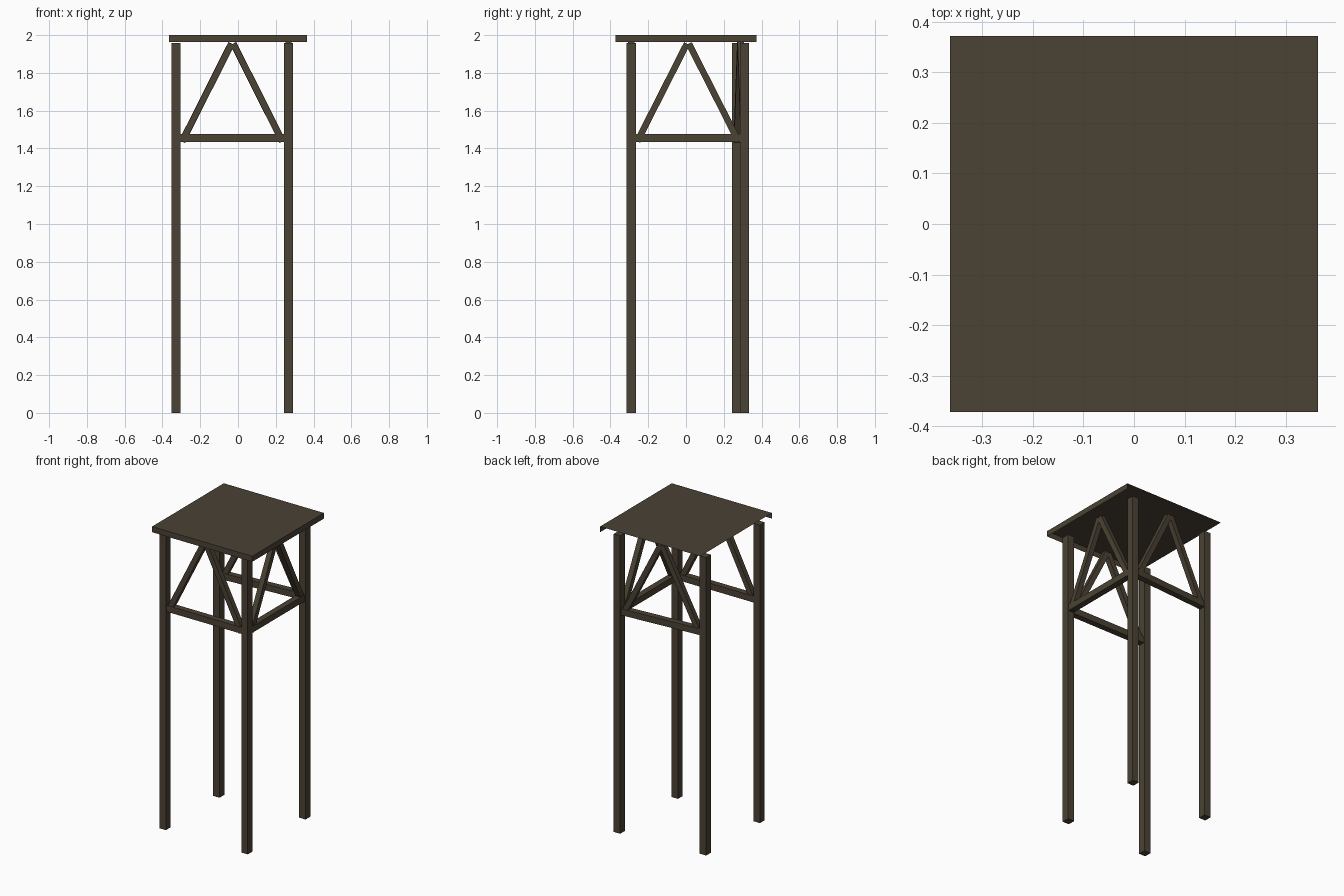
import bpy, bmesh
from mathutils import Vector, Matrix

if "Cube" in bpy.data.objects:
    bpy.data.objects.remove(bpy.data.objects["Cube"])

wood = bpy.data.materials.new("dark_brown_wood")
wood.diffuse_color = (0.070, 0.054, 0.035, 1)
wood.use_nodes = True
wood.node_tree.nodes["Principled BSDF"].inputs["Base Color"].default_value = wood.diffuse_color


def finish(name, bm):
    me = bpy.data.meshes.new(name)
    bm.to_mesh(me)
    bm.free()
    me.materials.append(wood)
    ob = bpy.data.objects.new(name, me)
    bpy.context.collection.objects.link(ob)
    return ob


def bar(name, a, b, side, width, depth):
    """Square bar from a to b; 'side' is the direction its depth faces."""
    a, b = Vector(a), Vector(b)
    zc = (b - a).normalized()
    xc = Vector(side).cross(zc).normalized()
    yc = zc.cross(xc)
    rot = Matrix((xc, yc, zc)).transposed().to_4x4()
    bm = bmesh.new()
    bmesh.ops.create_cube(bm, size=1)
    bmesh.ops.scale(bm, vec=(width, depth, (b - a).length), verts=bm.verts)
    bmesh.ops.transform(bm, matrix=Matrix.Translation((a + b) / 2) @ rot, verts=bm.verts)
    return finish(name, bm)


# Legs (the back right one stands slightly out of square)
legs = {
    "front_left": (-0.3275, -0.29),
    "front_right": (0.2675, -0.29),
    "back_right": (0.2675, 0.31),
    "back_left": (-0.3275, 0.2675),
}
for n, (x, y) in legs.items():
    bar(n + "_leg", (x, y, 0), (x, y, 1.957), (0, 1, 0), 0.047, 0.049)

# Trusses on three sides: a cross beam and two braces meeting under the top
for n, p, q in (("front", "front_left", "front_right"),
                ("right", "front_right", "back_right"),
                ("back", "back_right", "back_left")):
    P, Q = Vector((*legs[p], 0)), Vector((*legs[q], 0))
    d = (Q - P).normalized()
    side = d.cross(Vector((0, 0, 1)))
    up = lambda v, z: v + Vector((0, 0, z))
    bar(n + "_beam", up(P + d * 0.02, 1.455), up(Q - d * 0.02, 1.455), side, 0.042, 0.04)
    mid = (P + Q) / 2
    bar(n + "_brace_a", up(P + d * 0.032, 1.437), up(mid - d * 0.005, 1.955), side, 0.034, 0.034)
    bar(n + "_brace_b", up(Q - d * 0.032, 1.437), up(mid + d * 0.005, 1.955), side, 0.034, 0.034)

# Table top: an open sheet with a lip on the front and right only
bm = bmesh.new()
X, Y, zt, zb = 0.364, 0.372, 2.0, 1.963
fl, fr, br, bl = [bm.verts.new((x, y, zt)) for x, y in ((-X, -Y), (X, -Y), (X, Y), (-X, Y))]
lfl, lfr, lbr = [bm.verts.new((x, y, zb)) for x, y in ((-X, -Y), (X, -Y), (X, Y))]
bm.faces.new((fl, fr, br, bl))
bm.faces.new((lfl, lfr, fr, fl))
bm.faces.new((lfr, lbr, br, fr))
finish("platform_top", bm)
